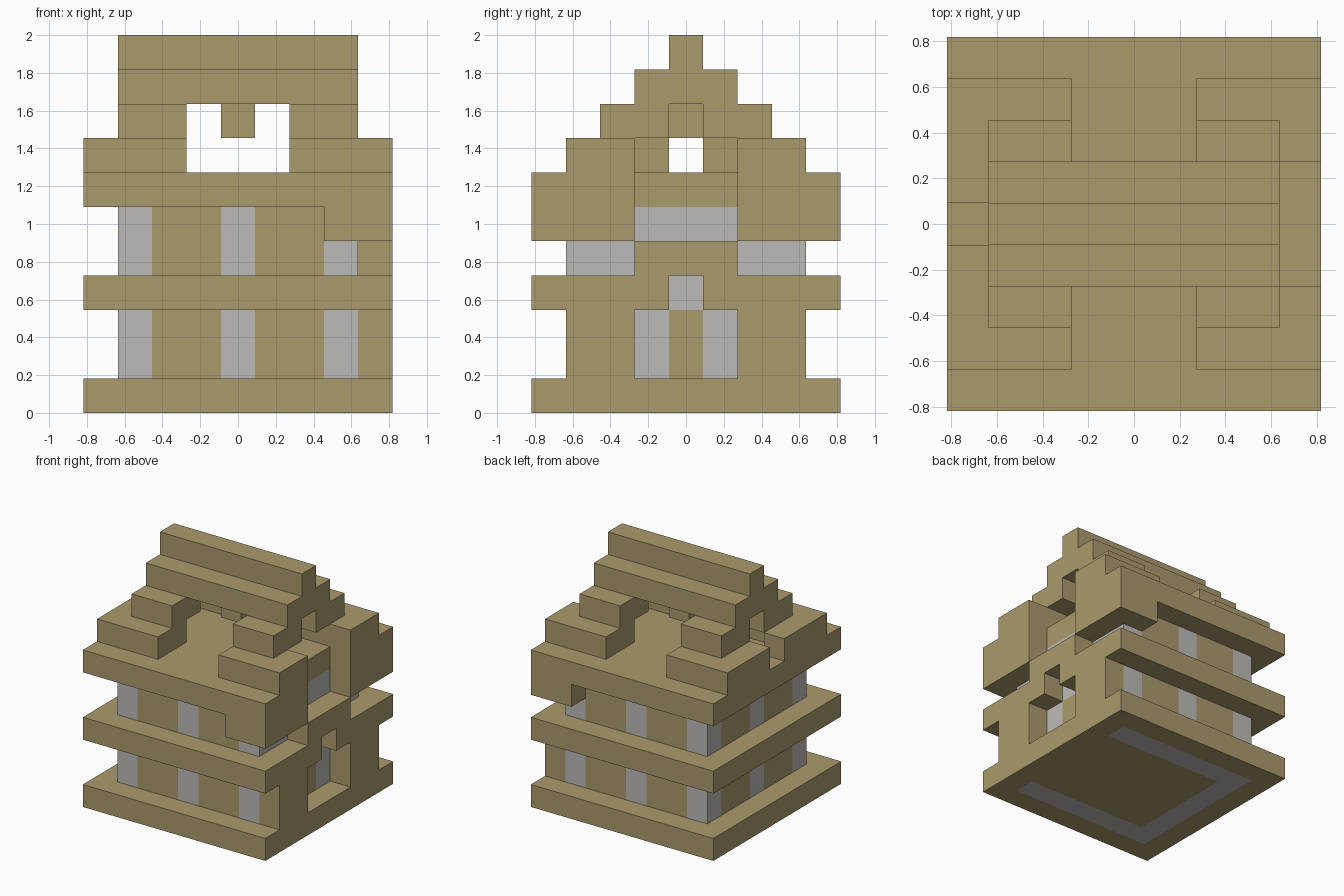
import bpy, bmesh, math
from mathutils import Vector

old = bpy.data.objects.get("Cube")
if old:
    bpy.data.objects.remove(old, do_unlink=True)

U = 2 / 11  # edge of one block


def material(name, rgb):
    m = bpy.data.materials.new(name)
    m.use_nodes = True
    m.diffuse_color = (*rgb, 1)
    m.node_tree.nodes["Principled BSDF"].inputs["Base Color"].default_value = (*rgb, 1)
    return m


MATS = [material("tan_stone", (0.402, 0.326, 0.155)),
        material("pale_grey_glass", (0.51, 0.50, 0.48))]
TAN, GREY = 0, 1
blocks = {}  # block position -> (part, colour)


def fill(part, xs, ys, zs, colour=TAN):
    """Fill an inclusive range of blocks."""
    for x in range(xs[0], xs[1] + 1):
        for y in range(ys[0], ys[1] + 1):
            for z in range(zs[0], zs[1] + 1):
                blocks[x, y, z] = (part, colour)


def fill_both(part, xs, ys, zs, colour=TAN):
    """Fill a range and its mirror across the y axis."""
    fill(part, xs, ys, zs, colour)
    fill(part, xs, (-ys[1], -ys[0]), zs, colour)


def carve(xs, ys, zs):
    for c in list(blocks):
        if all(r[0] <= v <= r[1] for v, r in zip(c, (xs, ys, zs))):
            del blocks[c]


def storey(part, zs):
    """Walls with a window strip at every third block of the edge."""
    fill(part, (-3, 3), (-3, 3), zs)
    for x in (-3, 0, 3):
        for y in (-3, 0, 3):
            if x or y:
                fill(part, (x, x), (y, y), zs, GREY)


# Slabs and walls
fill("base_slab", (-4, 4), (-4, 4), (0, 0))
fill_both("base_slab", (-3, 3), (3, 3), (0, 0), GREY)
fill("base_slab", (-3, -3), (-3, 3), (0, 0), GREY)
storey("lower_walls", (1, 2))
fill("middle_slab", (-4, 4), (-4, 4), (3, 3))
storey("upper_walls", (4, 5))
fill("eaves_slab", (-4, 4), (-4, 4), (6, 6))

# Entrance porch with a stepped doorway
fill("entrance_porch", (4, 4), (-3, 3), (1, 2))
carve((4, 4), (-1, 1), (1, 2))
carve((4, 4), (0, 0), (3, 3))
fill("lower_walls", (3, 3), (0, 0), (1, 2))
fill_both("lower_walls", (3, 3), (1, 1), (1, 2), GREY)
fill("middle_slab", (3, 3), (0, 0), (3, 3), GREY)

# Balcony, its window and the hanging eaves beside it
fill("balcony_rail", (4, 4), (-1, 1), (4, 4))
fill("upper_walls", (3, 3), (-3, 3), (4, 4), GREY)
fill("upper_walls", (3, 3), (-1, 1), (5, 5), GREY)
fill_both("hanging_eaves", (3, 4), (2, 4), (5, 5))
carve((4, 4), (-1, 1), (6, 6))

# Stepped roof pieces on both ends
for xs7, xs8 in (((-4, -2), (-3, -2)), ((2, 4), (2, 3))):
    fill_both("roof_lower_step", xs7, (2, 3), (7, 7))
    fill_both("roof_middle_step", xs8, (1, 2), (8, 8))
fill_both("roof_lower_step", (-4, -4), (1, 1), (7, 7))
fill("roof_upper_step", (-3, 3), (-1, 1), (9, 9))
fill("roof_ridge", (-3, 3), (0, 0), (10, 10))
fill("hanging_bell", (0, 0), (0, 0), (8, 8))


def build(part):
    """Make one object from the exposed block sides of a part."""
    bm = bmesh.new()
    for c, (owner, colour) in blocks.items():
        if owner != part:
            continue
        centre = Vector((c[0], c[1], c[2] + 0.5))
        for axis in range(3):
            for s in (-1, 1):
                n = Vector((0, 0, 0))
                n[axis] = s
                if tuple(int(a + b) for a, b in zip(c, n)) in blocks:
                    continue
                a = Vector((0, 0, 0))
                a[(axis + 1) % 3] = 0.5
                b = n.cross(a)
                quad = [centre + n / 2 + p for p in (a + b, b - a, -a - b, a - b)]
                f = bm.faces.new([bm.verts.new(p * U) for p in quad])
                f.material_index = colour
    bmesh.ops.remove_doubles(bm, verts=bm.verts[:], dist=0.001)
    bm.normal_update()
    bmesh.ops.dissolve_limit(bm, angle_limit=math.radians(1), verts=bm.verts[:],
                             edges=bm.edges[:], delimit={'MATERIAL'})
    mesh = bpy.data.meshes.new(part)
    bm.to_mesh(mesh)
    bm.free()
    for m in MATS:
        mesh.materials.append(m)
    bpy.context.scene.collection.objects.link(bpy.data.objects.new(part, mesh))


for part in sorted({p for p, _ in blocks.values()}):
    build(part)
